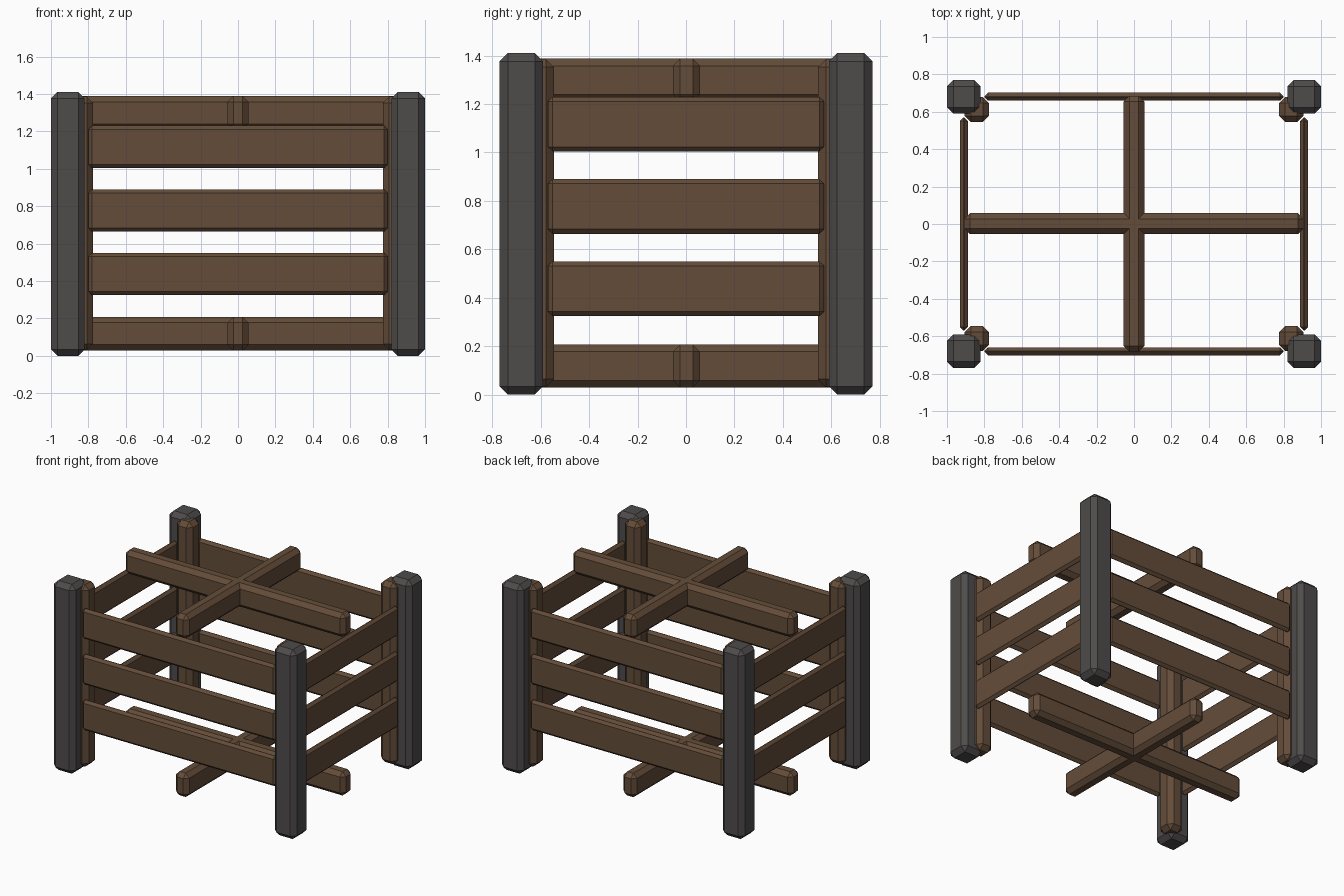
import bpy
import bmesh
from mathutils import Vector

default = bpy.data.objects.get("Cube")
if default:
    bpy.data.objects.remove(default, do_unlink=True)


def make_material(name, rgb):
    mat = bpy.data.materials.new(name)
    mat.use_nodes = True
    colour = (*rgb, 1.0)
    mat.diffuse_color = colour
    mat.node_tree.nodes["Principled BSDF"].inputs["Base Color"].default_value = colour
    return mat


WOOD = make_material("brown wood", (0.127, 0.073, 0.041))
IRON = make_material("dark grey", (0.077, 0.070, 0.070))


def chamfered_box(name, centre, size, chamfer, mat):
    """Flat-shaded box with a single-segment chamfer on every edge."""
    mesh = bpy.data.meshes.new(name)
    bm = bmesh.new()
    bmesh.ops.create_cube(bm, size=1)
    bmesh.ops.scale(bm, vec=Vector(size), verts=bm.verts)
    bmesh.ops.bevel(bm, geom=bm.edges[:], offset=chamfer, segments=1,
                    profile=0.5, affect='EDGES')
    bm.to_mesh(mesh)
    bm.free()
    mesh.materials.append(mat)
    obj = bpy.data.objects.new(name, mesh)
    obj.location = centre
    bpy.context.collection.objects.link(obj)
    return obj


# Corner posts, each with a thinner wooden upright on its inner side
for sx, side in ((-1, "right"), (1, "left")):
    for sy, end in ((-1, "front"), (1, "back")):
        chamfered_box(f"corner_post_{end}_{side}", (sx * 0.91, sy * 0.68, 0.705),
                      (0.18, 0.18, 1.41), 0.034, IRON)
        chamfered_box(f"inner_upright_{end}_{side}", (sx * 0.84, sy * 0.612, 0.708),
                      (0.13, 0.134, 1.355), 0.033, WOOD)

# Three slats on each of the four walls
for level, z in enumerate((0.437, 0.777, 1.117), start=1):
    for s, end, side in ((-1, "front", "right"), (1, "back", "left")):
        chamfered_box(f"{end}_slat_{level}", (0, s * 0.681, z),
                      (1.6, 0.042, 0.226), 0.019, WOOD)
        chamfered_box(f"{side}_slat_{level}", (s * 0.909, 0, z),
                      (0.042, 1.14, 0.226), 0.019, WOOD)

# Crossed beams at the top and bottom
for label, z in (("bottom", 0.118), ("top", 1.299)):
    chamfered_box(f"{label}_beam_across", (0, 0.002, z),
                  (1.815, 0.112, 0.178), 0.03, WOOD)
    chamfered_box(f"{label}_beam_lengthwise", (0, 0.002, z),
                  (0.11, 1.366, 0.178), 0.03, WOOD)
